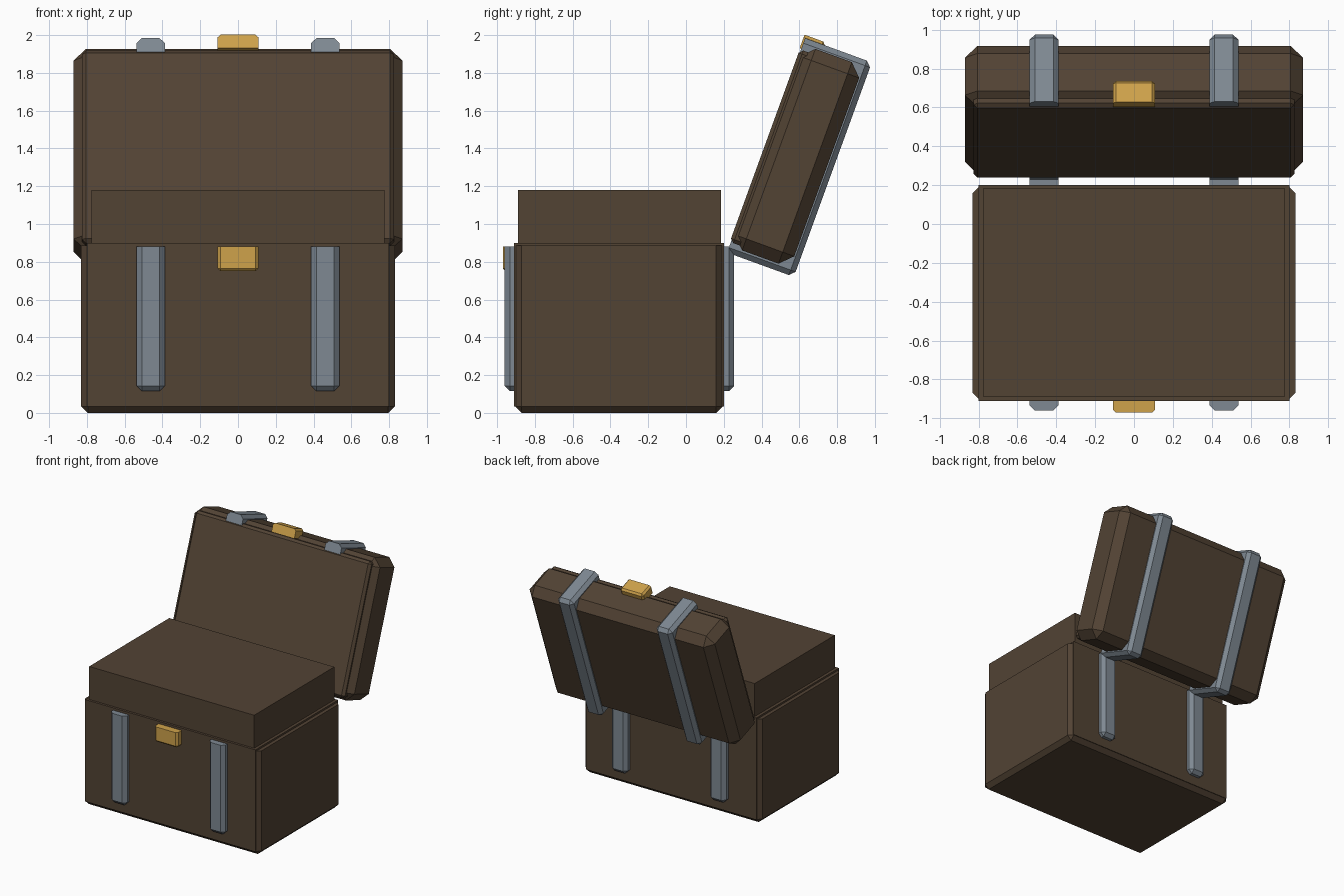
import bpy, bmesh, math
from mathutils import Matrix

if "Cube" in bpy.data.objects:
    bpy.data.objects.remove(bpy.data.objects["Cube"])

def material(name, rgb):
    m = bpy.data.materials.new(name)
    m.diffuse_color = (*rgb, 1)
    m.use_nodes = True
    m.node_tree.nodes["Principled BSDF"].inputs["Base Color"].default_value = m.diffuse_color
    return m

LEATHER = material("brown_leather", (0.085, 0.056, 0.034))
STEEL = material("grey_steel", (0.21, 0.25, 0.29))
BRASS = material("brass", (0.62, 0.36, 0.07))
LID_TILT = Matrix.Rotation(math.radians(-20), 4, 'X')

def block(name, x, y, z, mat, bevel=0, sharp=(), tilt=False):
    """Box from ranges; edges on the 'sharp' planes (axis, value) stay unbevelled."""
    bm = bmesh.new()
    bmesh.ops.create_cube(bm, size=1)
    for v in bm.verts:
        v.co = [r[0] if c < 0 else r[1] for c, r in zip(v.co, (x, y, z))]
    if bevel:
        edges = [e for e in bm.edges if not any(
            all(abs(v.co[a] - val) < 1e-4 for v in e.verts) for a, val in sharp)]
        bmesh.ops.bevel(bm, geom=edges, offset=bevel, segments=1,
                        affect='EDGES', clamp_overlap=True)
    if tilt:
        bm.transform(LID_TILT)
    bmesh.ops.recalc_face_normals(bm, faces=bm.faces)
    mesh = bpy.data.meshes.new(name)
    bm.to_mesh(mesh)
    bm.free()
    mesh.materials.append(mat)
    ob = bpy.data.objects.new(name, mesh)
    bpy.context.collection.objects.link(ob)
    return ob

# Base: chamfered body, front-to-back panel and raised inner box
block("base_body", (-0.83, 0.83), (-0.905, 0.195), (0, 0.885), LEATHER, 0.035,
      sharp=[(2, 0.885)])
block("base_panel", (-0.80, 0.80), (-0.91, 0.20), (0.035, 0.90), LEATHER)
block("inner_box", (-0.775, 0.775), (-0.89, 0.185), (0.5, 1.18), LEATHER)

# Open lid, modelled upright then tilted back
block("lid_body", (-0.87, 0.87), (-0.08, 0.255), (0.91, 2.045), LEATHER, 0.065, tilt=True)
block("lid_lining", (-0.825, 0.825), (-0.092, 0.0), (0.93, 2.015), LEATHER, 0.02, tilt=True)

# Straps on both sides
for side, cx in (("left", -0.4625), ("right", 0.4625)):
    xr = (cx - 0.075, cx + 0.075)
    block(f"front_strap_{side}", xr, (-0.96, -0.88), (0.115, 0.88), STEEL, 0.028,
          sharp=[(2, 0.88), (1, -0.88)])
    block(f"back_strap_{side}", xr, (0.17, 0.255), (0.115, 0.88), STEEL, 0.028,
          sharp=[(2, 0.88), (1, 0.17)])
    block(f"lid_strap_{side}", xr, (-0.086, 0.29), (0.872, 2.08), STEEL, 0.028,
          sharp=[(1, -0.086)], tilt=True)

# Clasp halves
block("base_clasp", (-0.108, 0.108), (-0.97, -0.89), (0.75, 0.88), BRASS, 0.015,
      sharp=[(2, 0.88), (1, -0.89)])
block("lid_clasp", (-0.108, 0.108), (-0.095, 0.025), (2.02, 2.096), BRASS, 0.015,
      sharp=[(1, -0.095), (2, 2.02)], tilt=True)
